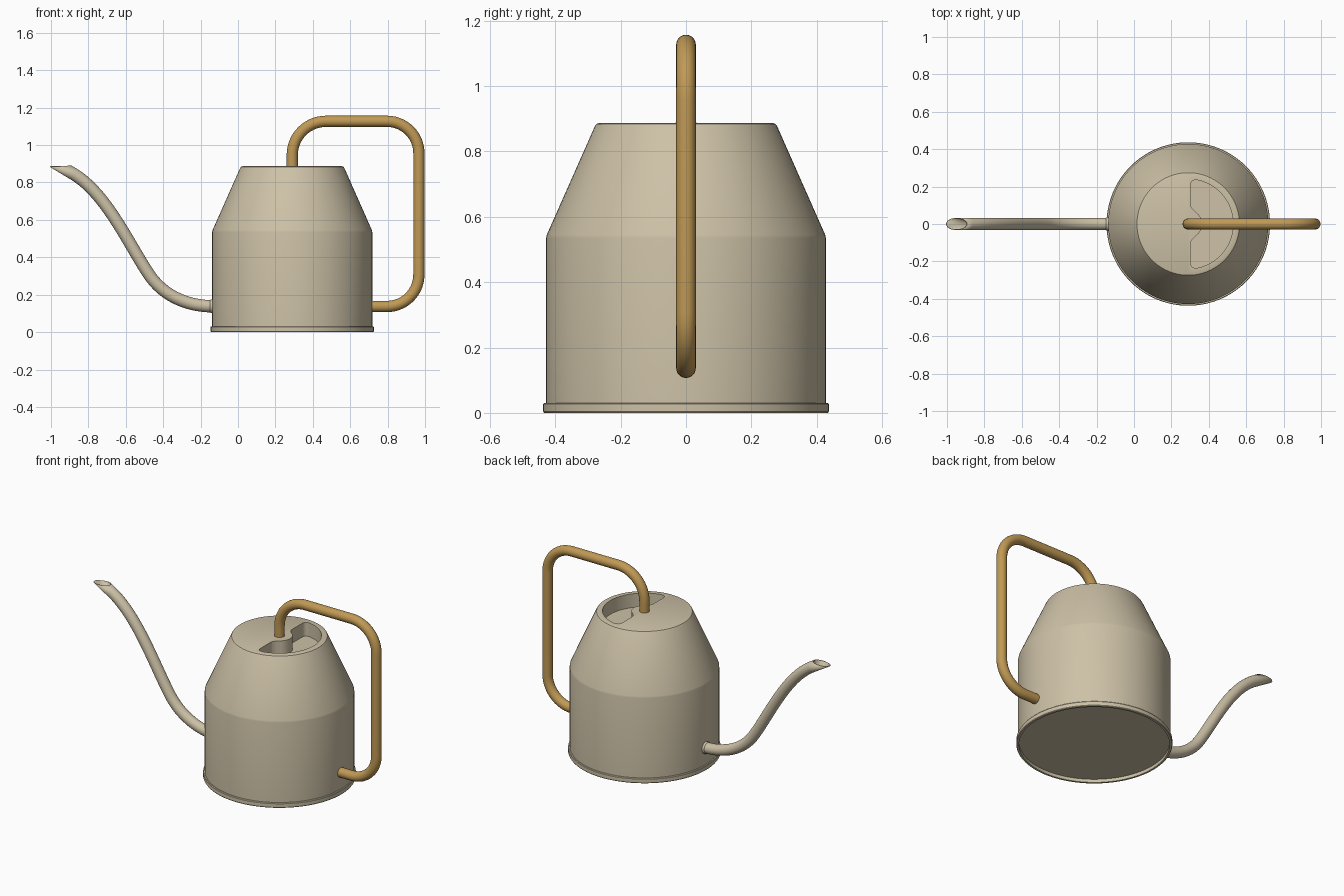
import bpy, bmesh, math
from mathutils import Vector
from mathutils.geometry import interpolate_bezier

if "Cube" in bpy.data.objects:
    bpy.data.objects.remove(bpy.data.objects["Cube"])

CX = 0.29      # body axis
TIP_Z = 0.887  # level of the lid and of the spout mouth


def material(name, rgb):
    m = bpy.data.materials.new(name)
    m.use_nodes = True
    m.diffuse_color = (*rgb, 1)
    bsdf = m.node_tree.nodes["Principled BSDF"]
    bsdf.inputs["Base Color"].default_value = (*rgb, 1)
    bsdf.inputs["Roughness"].default_value = 0.5
    return m


cream = material("cream", (0.61, 0.535, 0.385))
brass = material("brass", (0.53, 0.32, 0.09))


def make(name, bm, mat):
    bmesh.ops.recalc_face_normals(bm, faces=bm.faces)
    me = bpy.data.meshes.new(name)
    bm.to_mesh(me)
    bm.free()
    ob = bpy.data.objects.new(name, me)
    bpy.context.collection.objects.link(ob)
    me.materials.append(mat)
    return ob


def smooth(ob, angle=25):
    bpy.ops.object.select_all(action='DESELECT')
    ob.select_set(True)
    bpy.context.view_layer.objects.active = ob
    bpy.ops.object.shade_smooth_by_angle(angle=math.radians(angle))


def lathe(profile, steps=96):
    bm = bmesh.new()
    vs = [bm.verts.new((r, 0, z)) for r, z in profile]
    es = [bm.edges.new(p) for p in zip(vs, vs[1:])]
    bmesh.ops.spin(bm, geom=vs + es, cent=(0, 0, 0), axis=(0, 0, 1),
                   angle=math.tau, steps=steps, use_duplicate=False)
    bmesh.ops.remove_doubles(bm, verts=bm.verts, dist=0.0004)
    return bm


def sweep(path, radius, caps, sides=24):
    """Round tube along a path in the xz plane."""
    bm = bmesh.new()
    rings = []
    across = Vector((0, 1, 0))
    for i, p in enumerate(path):
        t = (path[min(i + 1, len(path) - 1)] - path[max(i - 1, 0)]).normalized()
        up = t.cross(across)
        ring = []
        for k in range(sides):
            a = math.tau * k / sides
            ring.append(bm.verts.new(p + radius * (math.cos(a) * across + math.sin(a) * up)))
        rings.append(ring)
    for a, b in zip(rings, rings[1:]):
        for k in range(sides):
            j = (k + 1) % sides
            bm.faces.new((a[k], a[j], b[j], b[k]))
    if caps:
        bm.faces.new(rings[0])
        bm.faces.new(rings[-1])
    return bm


def xz(x, z):
    return Vector((x, 0, z))


def arc(cx, cz, r, start, end, n=14):
    angles = [math.radians(start + (end - start) * i / n) for i in range(n + 1)]
    return [xz(cx + r * math.cos(a), cz + r * math.sin(a)) for a in angles]


# Body: hollow thin-walled can with a foot rim, shoulder and flat lid
body = make("body", lathe([
    (0, 0.02), (0.422, 0.02), (0.422, 0), (0.434, 0), (0.437, 0.004),
    (0.437, 0.027), (0.434, 0.031), (0.428, 0.031), (0.428, 0.535), (0.426, 0.545),
    (0.279, 0.877), (0.274, 0.884), (0.266, TIP_Z), (0, TIP_Z),
    (0, 0.875), (0.264, 0.875), (0.418, 0.535), (0.418, 0.03), (0, 0.03)]), cream)
body.location.x = CX

# Filling hole: half disc with rounded corners, notched around the handle foot
outer = [xz(0.24 * math.cos(a), 0.24 * math.sin(a))
         for a in (math.radians(75 * i / 20) for i in range(21))]
corner = interpolate_bezier(outer[-1], xz(0.03, 0.24), xz(0.012, 0.235), xz(0.012, 0.20), 10)
fillet = interpolate_bezier(xz(0.012, 0.11), xz(0.012, 0.09), xz(0.023, 0.078), xz(0.048, 0.057), 8)
notch = arc(0, 0, 0.075, 50, 0, 8)
half = [(p.x, p.z) for p in outer + corner[1:] + fillet + notch[1:]]
outline = half + [(x, -y) for x, y in reversed(half[1:-1])]
bm = bmesh.new()
face = bm.faces.new([bm.verts.new((x, y, 0.8)) for x, y in outline])
top = bmesh.ops.extrude_face_region(bm, geom=[face])["geom"]
bmesh.ops.translate(bm, vec=(0, 0, 0.2), verts=[g for g in top if isinstance(g, bmesh.types.BMVert)])
cutter = make("hole_cutter", bm, cream)
cutter.location.x = CX
cutter.hide_render = True
cutter.hide_set(True)
cut = body.modifiers.new("filling_hole", 'BOOLEAN')
cut.operation = 'DIFFERENCE'
cut.solver = 'EXACT'
cut.object = cutter
smooth(body)

# Handle: bent rod from the lid over and down to the side wall
handle_path = ([xz(CX, 0.88)] + arc(0.47, 0.947, 0.18, 180, 90)
               + arc(0.797, 0.957, 0.17, 90, 0)
               + arc(0.797, 0.307, 0.17, 0, -90) + [xz(0.712, 0.137)])
smooth(make("handle", sweep(handle_path, 0.03, True), brass), 40)

# Spout: S-curved pipe cut level at the mouth
spout_path = interpolate_bezier(xz(-0.132, 0.138), xz(-0.28, 0.138), xz(-0.40, 0.2), xz(-0.47, 0.3), 20)
spout_path += interpolate_bezier(xz(-0.47, 0.3), xz(-0.58, 0.46), xz(-0.70, 0.738), xz(-0.88, 0.846), 24)[1:]
spout_path.append(xz(-1.08, 0.966))
bm = sweep(spout_path, 0.028, False)
bmesh.ops.bisect_plane(bm, geom=bm.verts[:] + bm.edges[:] + bm.faces[:],
                       plane_co=(0, 0, TIP_Z), plane_no=(0, 0, 1), clear_outer=True)
spout = make("spout", bm, cream)
wall = spout.modifiers.new("wall", 'SOLIDIFY')
wall.thickness = 0.005
wall.offset = -1
smooth(spout, 40)

# Collar where the spout meets the body
collar = make("spout_collar", lathe([
    (0, 0), (0.037, 0), (0.037, 0.015), (0.033, 0.021), (0.028, 0.022), (0, 0.022)], 32), cream)
collar.rotation_euler.y = -math.pi / 2
collar.location = (-0.129, 0, 0.138)
smooth(collar)
